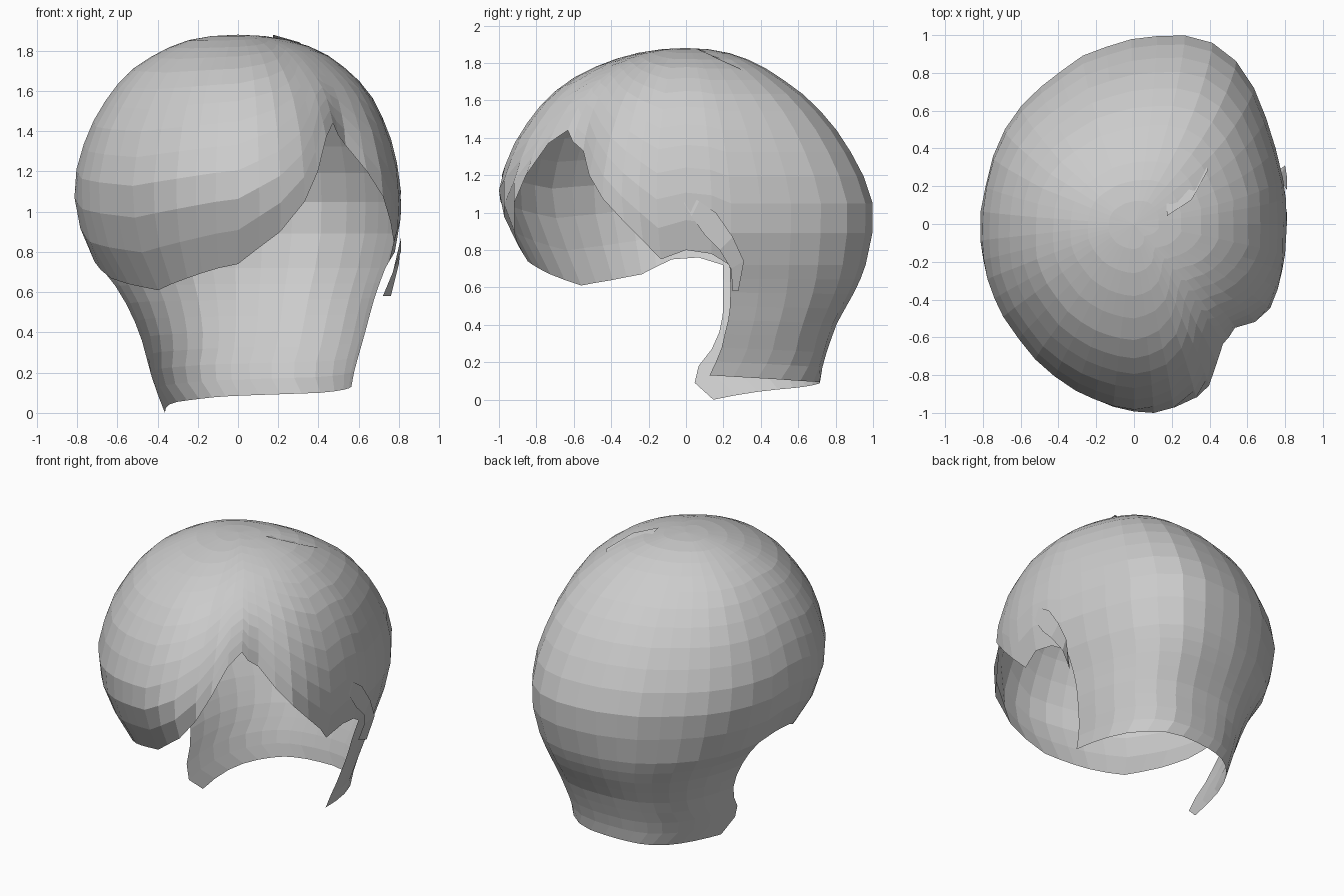
import bpy, bmesh
from math import sin, cos, radians, sqrt, exp

if "Cube" in bpy.data.objects:
    bpy.data.objects.remove(bpy.data.objects["Cube"])

TOP = 1.88
# Horizontal sections: z, left x, right x, front y, back y
SECTIONS = [(1.88, 0, 0, 0, 0), (1.865, .20, .20, .20, .18), (1.8, .38, .41, .44, .37),
            (1.7, .54, .55, .64, .53), (1.6, .63, .65, .76, .66), (1.4, .75, .75, .91, .83),
            (1.2, .81, .80, .995, .94), (1.1, .82, .81, 1.01, .98), (1.0, .81, .81, .99, 1.0),
            (.85, .77, .80, .92, .985), (.7, .69, .74, .83, .95), (.6, .60, .70, .77, .91),
            (.4, .50, .64, .7, .80), (.2, .44, .58, .6, .73), (0, .37, .54, .5, .70)]
# Head outline seen from above is skewed: angle, radius factor
SKEW = [(-192, .985), (-180, 1), (-163, .997), (-150, .98), (-140, .96), (-121, .955),
        (-105, .965), (-90, .99), (-79, 1.007), (-68, 1.01), (-58, .99), (-50, 1), (0, 1),
        (20, 1.005), (30, 1.02), (39, 1.055), (47, 1.085), (56, 1.105), (66, 1.09),
        (80, 1.02), (99, .965), (110, .96), (123, .94), (141, .97), (153, .985), (168, .985)]
# Hem of the fringe and side hair: angle, z
HEM = [(-192, .72), (-184, .76), (-175, .75), (-163, .67), (-150, .64), (-132, .61),
       (-113, .67), (-98, .72), (-90, .74), (-75, .90), (-66, 1.05), (-60, 1.2),
       (-54, 1.37), (-48, 1.44), (-45, 1.38), (-40, 1.33), (-33, 1.2), (-20, .95),
       (-9, .75), (0, .80), (8, .78), (14, .72)]


def interp(table, x):
    """Linear lookup in (key, value) pairs with rising keys."""
    for (a, p), (b, q) in zip(table, table[1:]):
        if x <= b:
            return p + (q - p) * max(0, (x - a) / (b - a))
    return table[-1][1]


def surface(deg, z):
    """Point on the hair volume at an angle and height."""
    u = sqrt(max(0, TOP - z))
    xl, xr, yf, yb = [interp([(sqrt(TOP - s[0]), s[k]) for s in SECTIONS], u)
                      for k in (1, 2, 3, 4)]
    c, s = cos(radians(deg)), sin(radians(deg))
    # the skew fades towards the neck, which is squarer instead
    neck = min(1, max(0, (.9 - z) / .5))
    r = 1 + (interp(SKEW, deg) - 1) * (1 - .6 * neck)
    if s > 0:
        r += (.09 if c > 0 else .06) * neck * sin(radians(2 * deg)) ** 2
    # shallow dent along the side parting
    r -= .10 * exp(-((deg + 41) / 9) ** 2) * exp(-((z - 1.25) / .3) ** 2)
    return (r * c * (xr if c > 0 else xl), r * s * (yb if s > 0 else yf), z)


def make(name, grids, weld=.001):
    """Mesh from grids of points (rows of equal length)."""
    bm = bmesh.new()
    for grid in grids:
        rows = [[bm.verts.new(p) for p in row] for row in grid]
        for a, b in zip(rows, rows[1:]):
            for i in range(len(a) - 1):
                bm.faces.new((a[i], a[i + 1], b[i + 1], b[i]))
    bmesh.ops.remove_doubles(bm, verts=bm.verts, dist=weld)
    bmesh.ops.recalc_face_normals(bm, faces=bm.faces)
    me = bpy.data.meshes.new(name)
    bm.to_mesh(me)
    bm.free()
    ob = bpy.data.objects.new(name, me)
    bpy.context.collection.objects.link(ob)
    return ob


# Crown, fringe and sides: columns run from the hem up to the pole
front = []
for (a, _), (b, _) in zip(HEM, HEM[1:]):
    n = 2 if b - a > 9 else 1
    front += [a + (b - a) * k / n for k in range(n)]
BACK = 16
back = [14 + 154 * k / BACK for k in range(BACK + 1)]
columns = [(d, interp(HEM, d)) for d in front] + [(d, .72) for d in back]
ROWS = 13
cap = []
for d, hem in columns:
    u0 = sqrt(TOP - hem)
    cap.append([surface(d, TOP - (u0 * (1 - k / ROWS)) ** 2) for k in range(ROWS + 1)])

# Nape: hangs below the cap, with shaped front edges
RIGHT = [(0, 14), (.45, 16), (.8, 14), (1, 10)]
LEFT = [(0, 168), (.45, 166), (.65, 170), (.8, 177), (.9, 176), (1, 168)]
BOTTOM = [(0, .13), (.25, .10), (.6, .08), (.85, .05), (.95, .02), (1, 0)]
nape = []
for i in range(BACK + 1):
    s, col = i / BACK, []
    for k in range(9):
        t = k / 8
        d = interp(RIGHT, t) * (1 - s) + interp(LEFT, t) * s
        col.append(surface(d, .72 + (interp(BOTTOM, s) - .72) * t))
    nape.append(col)
make("hair_shell", [cap, nape])

# Lifted lock behind the right ear
make("ear_lock", [[[(.79, -.01, 1.11), (.81, .07, 1.06), (.81, .16, 1.0), (.81, .25, .87),
                    (.80, .31, .74), (.76, .28, .58)],
                   [(.81, -.01, 1.05), (.81, .03, .98), (.81, .10, .88), (.81, .18, .80),
                    (.77, .24, .70), (.72, .25, .58)]]])

# Small raised crease lying on the crown
outer = [surface(a, z) for a, z in ((15, 1.868), (25, 1.83), (38, 1.76))]
inner = [surface(a, z) for a, z in ((50, 1.855), (46, 1.82), (42, 1.76))]
make("crown_lock", [[[(x, y, z + .012) for x, y, z in outer],
                     [(x, y, z - .015) for x, y, z in inner]]])

# Loose wisps at the top of the parting
make("parting_wisp", [[[(.36, -.62, 1.53), (.42, -.60, 1.55), (.48, -.47, 1.52)],
                       [(.40, -.66, 1.50), (.44, -.62, 1.51), (.47, -.50, 1.50)]]])
